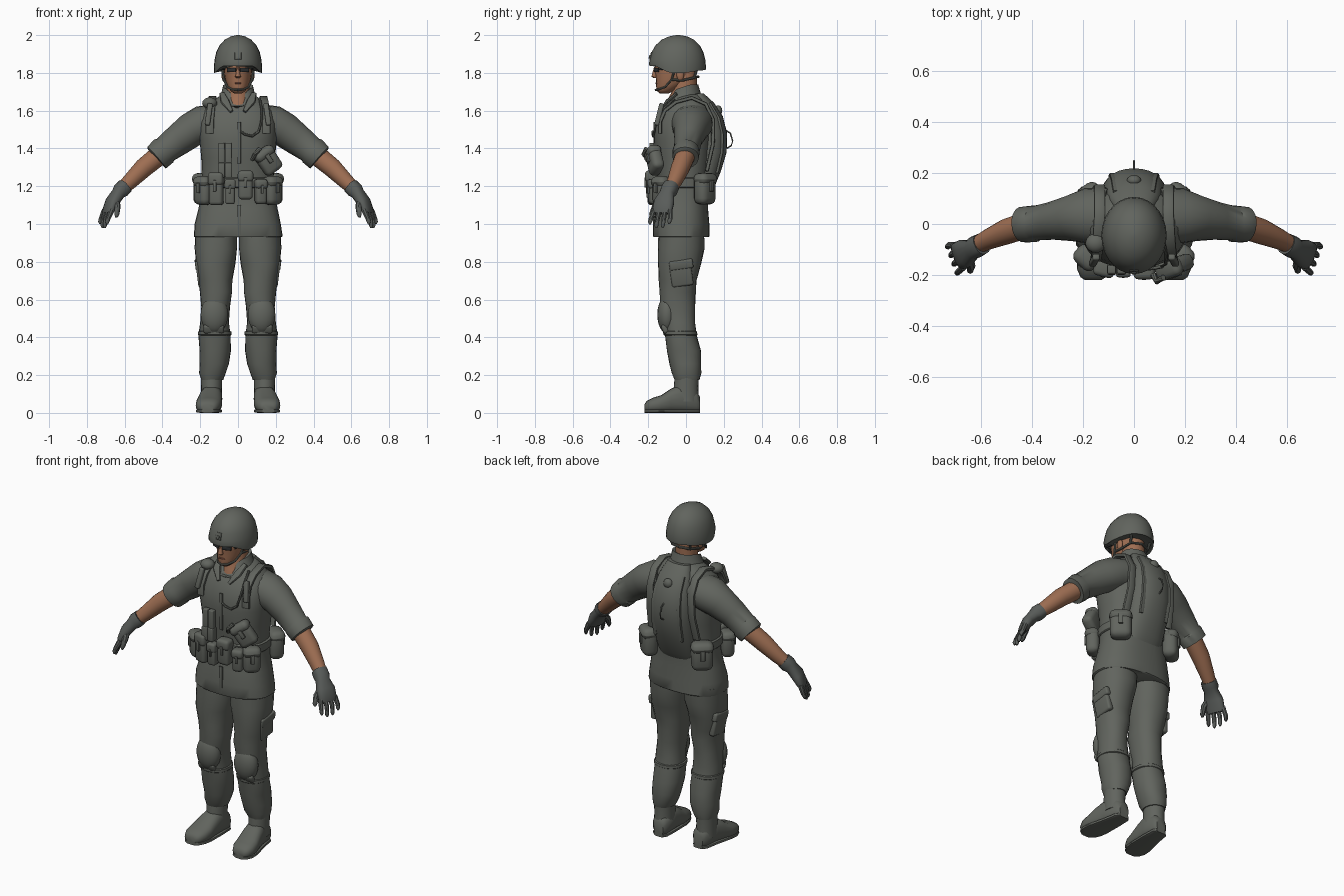
import bpy, bmesh, math
from mathutils import Vector, Matrix, Euler


def material(name, rgb):
    m = bpy.data.materials.new(name)
    m.diffuse_color = (*rgb, 1)
    return m


CLOTH = material("grey green cloth", (0.12, 0.128, 0.112))
GLOVE = material("dark grey glove", (0.1, 0.108, 0.102))
SKIN = material("tan skin", (0.34, 0.155, 0.085))
LENS = material("dark lens", (0.025, 0.028, 0.03))
LIP = material("brown lip", (0.24, 0.09, 0.06))
Z = Vector((0, 0, 1))


def finish(name, bm, mat, mirror):
    bmesh.ops.recalc_face_normals(bm, faces=bm.faces)
    me = bpy.data.meshes.new(name)
    bm.to_mesh(me)
    bm.free()
    me.materials.append(mat)
    ob = bpy.data.objects.new(name, me)
    bpy.context.collection.objects.link(ob)
    if mirror:
        md = ob.modifiers.new("mirror", 'MIRROR')
        md.use_mirror_merge = False
    return ob


def loft(name, pts, mat=CLOTH, axis=None, ref=(1, 0, 0), n=20, power=2.0,
         wobble=0.0, mirror=False, deform=None):
    """Skin through sections (x, y, z, half width along ref, other half width)."""
    bm = bmesh.new()
    P = [Vector(p[:3]) for p in pts]
    rings = []
    for i, p in enumerate(pts):
        t = Vector(axis) if axis else P[min(i + 1, len(P) - 1)] - P[max(i - 1, 0)]
        t.normalize()
        a = Vector(ref) - t * t.dot(Vector(ref))
        a.normalize()
        b = t.cross(a)
        ring = []
        for k in range(n):
            u = 2 * math.pi * k / n
            c, s = math.cos(u), math.sin(u)
            f = 1 + wobble * math.sin(3 * u + 2.1 * i)
            x = math.copysign(abs(c) ** (2 / power), c) * p[3] * f
            y = math.copysign(abs(s) ** (2 / power), s) * p[4] * f
            co = P[i] + a * x + b * y
            ring.append(bm.verts.new(deform(co, i) if deform else co))
        rings.append(ring)
    for r, q in zip(rings, rings[1:]):
        for k in range(n):
            j = (k + 1) % n
            bm.faces.new((r[k], r[j], q[j], q[k]))
    bm.faces.new(rings[0][::-1])
    bm.faces.new(rings[-1])
    return finish(name, bm, mat, mirror)


def column(name, rows, x=0, **kw):
    """Upright loft from (z, centre y, half x, half y) rows."""
    return loft(name, [(x, cy, z, rx, ry) for z, cy, rx, ry in rows], axis=Z, **kw)


def tube(name, path, r, mat=CLOTH, mirror=False, n=8):
    return loft(name, [(*p, r, r) for p in path], mat, ref=(0.1, 0.2, 1), n=n, mirror=mirror)


def box(name, loc, size, rot=(0, 0, 0), bevel=0.012, mat=CLOTH, mirror=False):
    bm = bmesh.new()
    bmesh.ops.create_cube(bm, size=1)
    bmesh.ops.scale(bm, vec=size, verts=bm.verts)
    if bevel:
        bmesh.ops.bevel(bm, geom=bm.edges[:], offset=bevel, segments=3,
                        profile=0.5, affect='EDGES')
    e = Euler([math.radians(r) for r in rot])
    bm.transform(Matrix.Translation(loc) @ e.to_matrix().to_4x4())
    return finish(name, bm, mat, mirror)


def ball(name, loc, radii, mat=CLOTH, mirror=False):
    bm = bmesh.new()
    bmesh.ops.create_uvsphere(bm, u_segments=18, v_segments=12, radius=1)
    bm.transform(Matrix.Translation(loc) @ Matrix.Diagonal((*radii, 1)))
    return finish(name, bm, mat, mirror)


def pouch(name, loc, size, rot=(0, 0, 0), mirror=False, bevel=0.018):
    """Soft bag with an overlapping flap and a closing tab."""
    R = Euler([math.radians(r) for r in rot]).to_matrix()
    L, (w, d, h) = Vector(loc), size
    box(name, L, size, rot, bevel, mirror=mirror)
    box(name + "_flap", L + R @ Vector((0, -0.003, h * 0.32)),
        (w + 0.008, d + 0.008, h * 0.4), rot, bevel, mirror=mirror)
    box(name + "_tab", L + R @ Vector((0, -d / 2 - 0.004, h * 0.1)),
        (w * 0.22, 0.012, h * 0.35), rot, 0.003, mirror=mirror)


# Jacket, belt and collar
column("jacket", [(0.93, -0.025, 0.23, 0.146), (0.935, -0.025, 0.235, 0.15), (1.0, -0.025, 0.228, 0.148),
                  (1.08, -0.02, 0.21, 0.138), (1.15, -0.015, 0.195, 0.131), (1.25, -0.015, 0.19, 0.136),
                  (1.35, -0.014, 0.195, 0.148), (1.45, -0.014, 0.205, 0.157), (1.53, -0.01, 0.205, 0.15),
                  (1.58, 0, 0.195, 0.135), (1.62, 0.005, 0.172, 0.118), (1.655, 0.012, 0.13, 0.09),
                  (1.685, 0.02, 0.085, 0.06)],
       n=32, power=2.4, wobble=0.008)
column("belt", [(1.19, -0.015, 0.195, 0.14), (1.195, -0.015, 0.2, 0.146),
                (1.24, -0.015, 0.2, 0.148), (1.245, -0.015, 0.193, 0.143)], n=32, power=2.4)
box("jacket_placket", (0.005, -0.17, 1.02), (0.022, 0.008, 0.16), bevel=0.002)
box("vest_placket", (0.005, -0.168, 1.43), (0.02, 0.008, 0.22), bevel=0.002)


def dip_front(co, i):
    if i:
        front = max(0, min(1, (0.02 - co.y) / 0.09))
        co.z -= front * (0.03 + 0.05 * max(0, 1 - abs(co.x) / 0.06))
    return co


column("collar", [(1.625, -0.015, 0.125, 0.115), (1.685, -0.012, 0.092, 0.092), (1.738, -0.005, 0.08, 0.07),
                  (1.733, -0.005, 0.07, 0.06)], n=28, deform=dip_front)
loft("lapel", [(0.085, -0.05, 1.69, 0.014, 0.009), (0.07, -0.1, 1.65, 0.024, 0.009),
               (0.035, -0.135, 1.595, 0.01, 0.008)], n=8, power=3, mirror=True)

# Sleeves, forearms and gloved hands
loft("sleeve", [(0.1, 0.028, 1.545, 0.115, 0.095), (0.19, 0.03, 1.525, 0.108, 0.1), (0.25, 0.024, 1.495, 0.09, 0.092),
                (0.32, 0.012, 1.445, 0.074, 0.083), (0.385, 0.003, 1.392, 0.068, 0.073), (0.393, 0.002, 1.386, 0.072, 0.079),
                (0.432, -0.002, 1.352, 0.07, 0.075), (0.434, -0.002, 1.35, 0.056, 0.06)],
     ref=(0, 1, 0), wobble=0.025, mirror=True)
loft("forearm", [(0.41, 0, 1.37, 0.052, 0.054), (0.5, -0.03, 1.297, 0.05, 0.051), (0.57, -0.06, 1.227, 0.04, 0.042),
                 (0.63, -0.09, 1.17, 0.032, 0.034)], SKIN, ref=(0, 1, 0), mirror=True)
PALM = (0.4, 1, 0)
loft("glove", [(0.597, -0.078, 1.2, 0.042, 0.042), (0.62, -0.09, 1.178, 0.044, 0.043), (0.635, -0.1, 1.16, 0.039, 0.034),
               (0.664, -0.115, 1.12, 0.056, 0.032), (0.685, -0.125, 1.075, 0.056, 0.024),
               (0.692, -0.128, 1.055, 0.05, 0.017)], GLOVE, ref=PALM, n=16, power=2.4, mirror=True)
for i in range(4):
    y, drop = -0.168 + 0.028 * i, (0.02, 0, 0.002, 0.022)[i]
    dx, sp = 0.45 * (y + 0.125), (i - 1.5) * 0.006
    loft("finger_%d" % (i + 1),
         [(0.687 + dx, y, 1.075, 0.014, 0.016), (0.706 + dx, y - 0.008 + sp, 1.03, 0.013, 0.013),
          (0.712 + dx, y - 0.014 + sp, 0.99 + drop, 0.011, 0.011), (0.712 + dx, y - 0.014 + sp, 0.978 + drop, 0.005, 0.005)],
         GLOVE, ref=PALM, n=8, mirror=True)
loft("thumb", [(0.648, -0.13, 1.13, 0.02, 0.02), (0.638, -0.165, 1.09, 0.017, 0.017),
               (0.642, -0.183, 1.05, 0.013, 0.013), (0.644, -0.186, 1.035, 0.006, 0.006)],
     GLOVE, ref=(0, 1, 0), n=8, mirror=True)

# Trousers with cargo pockets and knee pads
loft("trouser_leg", [(0.115, -0.022, 0.97, 0.112, 0.12), (0.115, -0.027, 0.87, 0.112, 0.124), (0.12, -0.035, 0.79, 0.104, 0.114),
                     (0.12, -0.042, 0.7, 0.09, 0.1), (0.115, -0.045, 0.64, 0.085, 0.096), (0.12, -0.045, 0.56, 0.076, 0.092),
                     (0.124, -0.036, 0.48, 0.076, 0.086), (0.123, -0.028, 0.41, 0.085, 0.084),
                     (0.122, -0.012, 0.33, 0.083, 0.09), (0.126, -0.002, 0.26, 0.078, 0.084),
                     (0.134, 0.002, 0.21, 0.07, 0.078), (0.137, 0.005, 0.175, 0.058, 0.066)],
     axis=Z, n=24, power=2.2, wobble=0.025, mirror=True)
box("cargo_pocket", (0.2, -0.025, 0.735), (0.035, 0.115, 0.13), (8, 7, 0), 0.012, mirror=True)
box("cargo_flap", (0.21, -0.025, 0.785), (0.034, 0.125, 0.05), (8, 7, 0), 0.01, mirror=True)
ball("knee_pad", (0.125, -0.1, 0.52), (0.074, 0.052, 0.1), mirror=True)
box("knee_pad_lip", (0.128, -0.112, 0.445), (0.11, 0.03, 0.05), (25, 0, 0), 0.013, mirror=True)
column("knee_strap", [(0.41, -0.03, 0.084, 0.085), (0.414, -0.03, 0.089, 0.09),
                      (0.43, -0.031, 0.088, 0.09), (0.434, -0.031, 0.08, 0.085)],
       x=0.123, power=2.2, mirror=True)

# Boots
foot = [(0.132, 0.074, 0.045, 0.03, 0.04), (0.134, 0.055, 0.058, 0.048, 0.058), (0.14, -0.03, 0.075, 0.057, 0.075),
        (0.147, -0.08, 0.064, 0.063, 0.064), (0.153, -0.13, 0.047, 0.069, 0.047), (0.158, -0.175, 0.04, 0.066, 0.04),
        (0.16, -0.208, 0.033, 0.05, 0.03), (0.16, -0.22, 0.029, 0.032, 0.016)]
loft("boot_foot", foot, axis=(0, -1, 0), n=20, power=2.5, mirror=True)
loft("boot_sole", [(x, y, 0.01, r, 0.01) for x, y, z, r, h in foot],
     axis=(0, -1, 0), n=16, power=4, mirror=True)
loft("boot_shaft", [(0.14, 0, 0.06, 0.055, 0.07), (0.14, 0, 0.13, 0.055, 0.065), (0.14, 0.005, 0.21, 0.058, 0.064)],
     axis=Z, mirror=True)

# Head and neck
column("neck", [(1.6, -0.03, 0.072, 0.08), (1.66, -0.02, 0.065, 0.076), (1.71, -0.006, 0.062, 0.064),
                (1.83, -0.01, 0.06, 0.066)], mat=SKIN)
column("head", [(1.692, -0.115, 0.022, 0.025), (1.705, -0.108, 0.04, 0.047), (1.73, -0.09, 0.055, 0.068),
                (1.76, -0.068, 0.066, 0.09), (1.79, -0.058, 0.072, 0.104), (1.84, -0.055, 0.076, 0.11),
                (1.9, -0.05, 0.074, 0.1)], mat=SKIN, n=24)
loft("nose", [(0, -0.158, 1.83, 0.008, 0.012), (0, -0.166, 1.795, 0.011, 0.014), (0, -0.168, 1.78, 0.016, 0.016),
              (0, -0.16, 1.772, 0.01, 0.01)], SKIN, axis=(0, 0, -1), n=10)
ball("ear", (0.076, -0.03, 1.79), (0.012, 0.02, 0.032), SKIN, True)
ball("mouth", (0, -0.154, 1.745), (0.02, 0.008, 0.005), LIP)
box("lens", (0.034, -0.156, 1.815), (0.052, 0.012, 0.022), (0, 0, 20), 0.004, LENS, True)
box("glasses_arm", (0.073, -0.095, 1.82), (0.006, 0.1, 0.008), (0, 0, 8), 0, LENS, True)


# Helmet with raised front brim, mount and chin straps
def raise_brim(co, i):
    if i < 3:
        f = max(0, min(1, (-0.09 - co.y) / 0.07))
        co.z += f * (0.036, 0.036, 0.022)[i] + 0.014 * max(0, min(1, co.y / 0.08)) * (i < 2)
    return co


column("helmet", [(1.803, -0.045, 0.118, 0.14), (1.8, -0.045, 0.126, 0.149), (1.83, -0.045, 0.128, 0.151),
                  (1.87, -0.045, 0.124, 0.147), (1.91, -0.045, 0.115, 0.137), (1.945, -0.044, 0.098, 0.118),
                  (1.975, -0.043, 0.071, 0.087), (1.993, -0.042, 0.038, 0.048), (2.0, -0.042, 0.008, 0.01)],
       n=28, deform=raise_brim)
box("helmet_mount", (0, -0.184, 1.89), (0.036, 0.012, 0.042), (-14, 0, 0), 0.004)
box("mount_stud", (0, -0.191, 1.885), (0.018, 0.01, 0.02), (-14, 0, 0), 0.003)
tube("chin_strap", [(0.083, -0.06, 1.82), (0.075, -0.075, 1.765), (0.056, -0.11, 1.725), (0.03, -0.148, 1.712),
                    (0, -0.16, 1.71)], 0.006, mirror=True)
tube("nape_strap", [(0.074, -0.075, 1.765), (0.075, -0.02, 1.76), (0.06, 0.045, 1.775), (0, 0.066, 1.78)],
     0.007, mirror=True)
tube("rear_strap", [(0.06, 0.045, 1.775), (0.07, 0.06, 1.83)], 0.007, mirror=True)

# Back carrier, shoulder straps and drinking hose
column("back_carrier", [(1.13, 0.085, 0.1, 0.03), (1.17, 0.09, 0.115, 0.05), (1.28, 0.105, 0.125, 0.08),
                        (1.38, 0.115, 0.128, 0.1), (1.48, 0.115, 0.125, 0.103), (1.57, 0.105, 0.112, 0.09),
                        (1.64, 0.085, 0.095, 0.065), (1.69, 0.065, 0.07, 0.03)], n=28, power=2.2)
loft("carrier_rib", [(x, y, z, 0.012, 0.008) for x, y, z in
                     ((0.07, 0.125, 1.64), (0.078, 0.172, 1.56), (0.085, 0.192, 1.47),
                      (0.088, 0.189, 1.38), (0.085, 0.164, 1.27))], n=8, power=4, mirror=True)
ball("filler_cap", (0, 0.17, 1.6), (0.028, 0.022, 0.028))
tube("carrier_loop", [(0, 0.205, 1.5), (0, 0.235, 1.48), (0, 0.247, 1.44), (0, 0.24, 1.415), (0, 0.215, 1.4)], 0.004)
loft("shoulder_strap", [(x, y, z, 0.022, 0.01) for x, y, z in
                        ((0.15, -0.138, 1.48), (0.15, -0.138, 1.54), (0.145, -0.112, 1.6), (0.14, -0.055, 1.645),
                         (0.135, 0.03, 1.668), (0.135, 0.105, 1.635), (0.135, 0.145, 1.55), (0.14, 0.142, 1.42),
                         (0.15, 0.11, 1.28))], n=12, power=4, mirror=True)
box("strap_holder", (0.155, -0.142, 1.58), (0.028, 0.026, 0.12), (-14, -8, 0), 0.008, mirror=True)
ball("shoulder_radio", (-0.15, -0.075, 1.64), (0.04, 0.038, 0.03))
tube("drinking_hose", [(0.115, -0.06, 1.665), (0.125, -0.12, 1.61), (0.125, -0.155, 1.55), (0.11, -0.167, 1.49),
                       (0.075, -0.174, 1.465), (0.035, -0.176, 1.475), (0.015, -0.176, 1.49)], 0.007)

# Pouches around the belt and on the chest
pouch("hip_pouch", (0.183, -0.13, 1.175), (0.095, 0.075, 0.15), (0, 0, 42), True, 0.03)
pouch("rear_pouch", (0.178, 0.1, 1.185), (0.12, 0.085, 0.165), (0, 0, 140), True, 0.034)
pouch("left_front_pouch", (-0.115, -0.17, 1.185), (0.075, 0.06, 0.17), (0, 0, -14))
pouch("middle_pouch", (-0.042, -0.178, 1.17), (0.05, 0.048, 0.13), bevel=0.012)
pouch("centre_pouch", (0.04, -0.18, 1.205), (0.075, 0.06, 0.15))
pouch("right_front_pouch", (0.12, -0.168, 1.17), (0.06, 0.058, 0.13), (0, 0, 15))
pouch("slanted_pouch", (0.16, -0.165, 1.335), (0.11, 0.065, 0.14), (0, -35, 20), bevel=0.025)
tube("slanted_handle", [(0.075, -0.2, 1.34), (0.09, -0.225, 1.37), (0.115, -0.21, 1.4)], 0.012)
for x in (-0.088, -0.05):
    box("magazine", (x, -0.178, 1.36), (0.033, 0.032, 0.14), bevel=0.005)
    box("magazine_holder", (x, -0.178, 1.285), (0.037, 0.042, 0.08), bevel=0.006)

# Smooth shading with crisp edges
obs = list(bpy.context.scene.objects)
for o in obs:
    o.select_set(True)
bpy.context.view_layer.objects.active = obs[0]
bpy.ops.object.shade_smooth_by_angle(angle=math.radians(42))
